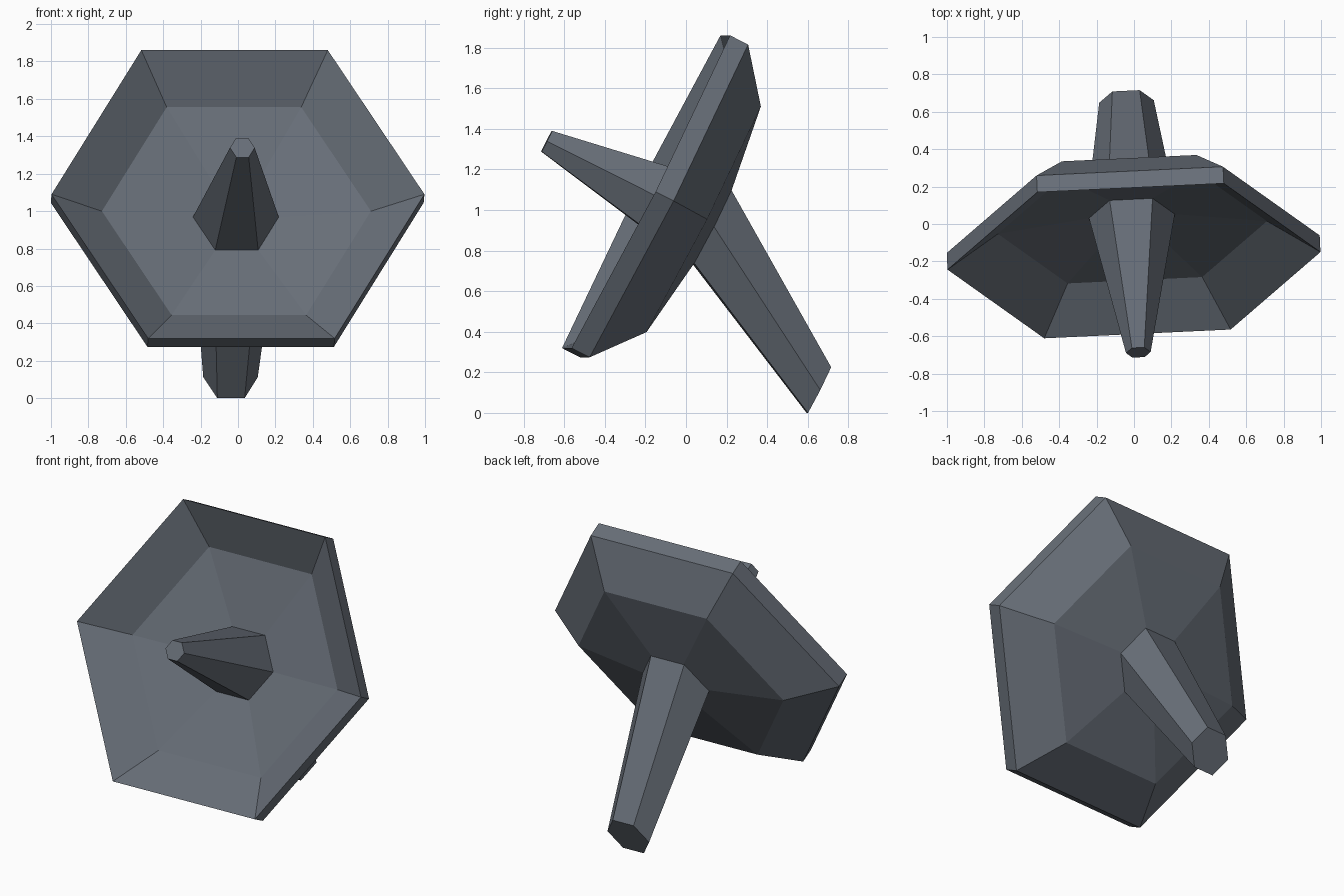
import bpy, bmesh, math
from mathutils import Matrix, Vector

if "Cube" in bpy.data.objects:
    bpy.data.objects.remove(bpy.data.objects["Cube"])

# One slate grey paint for everything
grey = bpy.data.materials.new("slate grey")
grey.diffuse_color = (0.135, 0.155, 0.185, 1)
grey.use_nodes = True
grey.node_tree.nodes["Principled BSDF"].inputs["Base Color"].default_value = grey.diffuse_color

# Dish frame: local z is the dish axis (towards -y and up), local y runs up the dish
FRAME = (Matrix.Translation((0, -0.197, 1.09))
         @ Matrix.Rotation(math.radians(2.7), 4, 'Z')
         @ Matrix.Rotation(math.radians(63.1), 4, 'X'))
SIDES = 6


def loft(name, rings, caps=False):
    """Skin six-sided rings (axis position, radius, sideways offset); radius 0 is a point."""
    bm = bmesh.new()
    loops = []
    for z, r, off in rings:
        count = SIDES if r else 1
        loops.append([bm.verts.new(FRAME @ Vector((
            r * math.cos(math.tau * i / SIDES),
            r * math.sin(math.tau * i / SIDES) + off, z))) for i in range(count)])
    for a, b in zip(loops, loops[1:]):
        for i in range(SIDES):
            j = (i + 1) % SIDES
            quad = [a[i % len(a)], a[j % len(a)], b[j % len(b)], b[i % len(b)]]
            bm.faces.new(list(dict.fromkeys(quad)))
    if caps:
        bm.faces.new(loops[0])
        bm.faces.new(loops[-1])
    bmesh.ops.recalc_face_normals(bm, faces=bm.faces)
    mesh = bpy.data.meshes.new(name)
    bm.to_mesh(mesh)
    bm.free()
    mesh.materials.append(grey)
    obj = bpy.data.objects.new(name, mesh)
    bpy.context.collection.objects.link(obj)
    return obj


# Dish bowl: hollow front, thick rim, faceted back
loft("dish", [(-0.30, 0, 0), (-0.20, 0.72, 0), (0, 0.998, 0),
              (-0.10, 0.998, 0), (-0.30, 0.72, 0), (-0.40, 0, 0)])

# Tapered feed in the middle of the bowl
loft("feed_horn", [(-0.30, 0.236, 0), (0.55, 0.066, 0)], caps=True)

# Slanted support post behind, its foot cut parallel to the dish
loft("support_post", [(-0.355, 0.235, 0), (-1.203, 0.146, -0.486)], caps=True)
